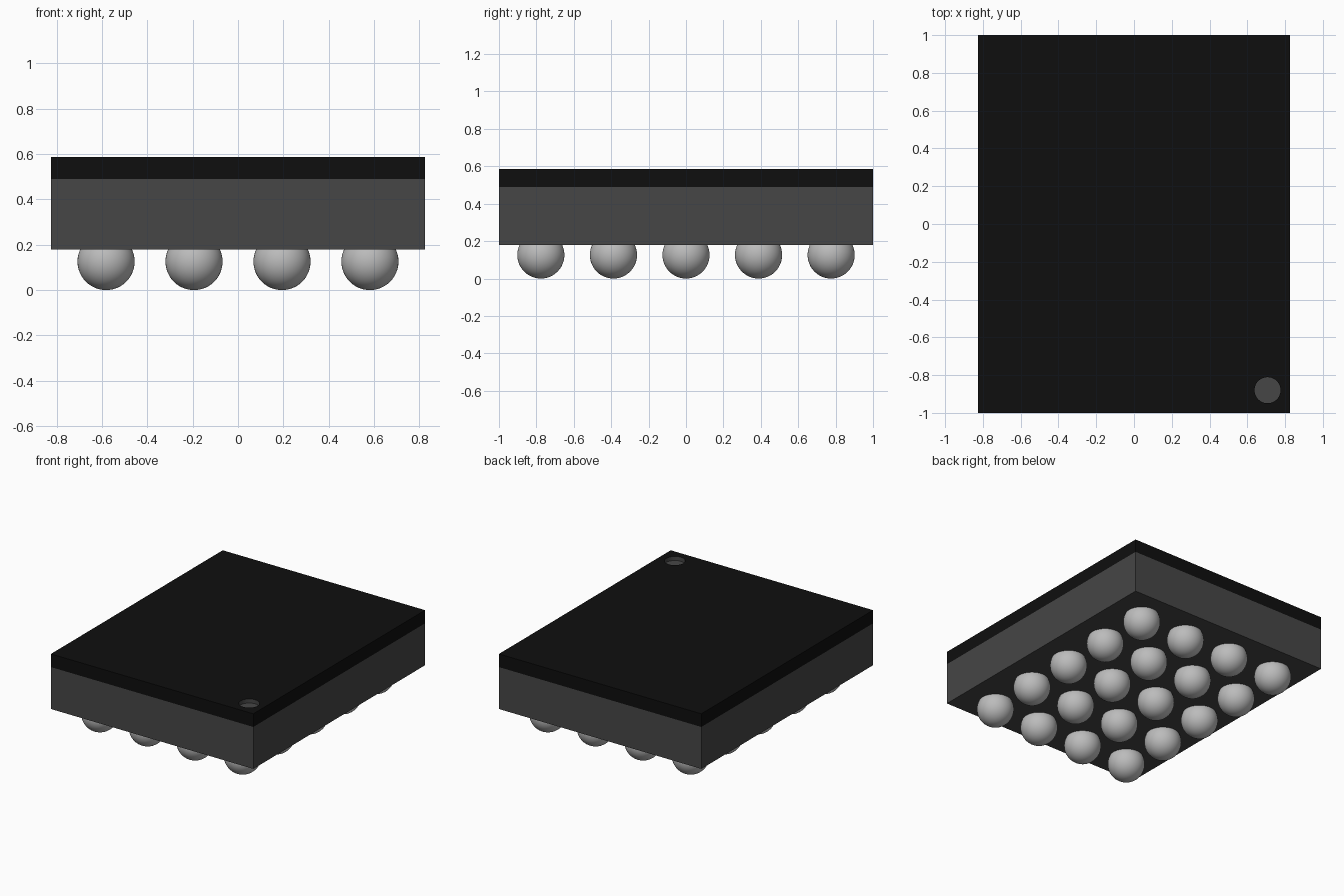
import bpy
import math

cube = bpy.data.objects.get("Cube")
if cube:
    bpy.data.objects.remove(cube, do_unlink=True)

WIDTH, DEPTH = 1.65, 2.0
BASE_Z, SEAM_Z, TOP_Z = 0.18, 0.489, 0.586
BALL_R, PITCH = 0.126, 0.388
COLUMNS, ROWS = 4, 5


def material(name, level):
    mat = bpy.data.materials.new(name)
    mat.use_nodes = True
    colour = (level, level, level, 1)
    mat.diffuse_color = colour
    bsdf = mat.node_tree.nodes["Principled BSDF"]
    bsdf.inputs["Base Color"].default_value = colour
    bsdf.inputs["Roughness"].default_value = 0.6
    return mat


black = material("black cover", 0.0045)
grey = material("dark grey body", 0.061)
solder = material("light grey solder", 0.5)


def slab(name, z0, z1, *mats):
    bpy.ops.mesh.primitive_cube_add(size=1, location=(0, 0, (z0 + z1) / 2))
    obj = bpy.context.object
    obj.name = name
    obj.scale = (WIDTH, DEPTH, z1 - z0)
    bpy.ops.object.transform_apply(location=False, rotation=False, scale=True)
    for mat in mats:
        obj.data.materials.append(mat)
    return obj


# Package body and its cover
slab("package_body", BASE_Z, SEAM_Z, grey)
cover = slab("package_cover", SEAM_Z, TOP_Z, black, grey)

# Round corner marker, sunk into the cover
bpy.ops.mesh.primitive_cylinder_add(vertices=48, radius=0.069, depth=0.06,
                                    location=(0.707, -0.88, TOP_Z))
cutter = bpy.context.object
cutter.name = "marker_cutter"
cutter.hide_render = True
cutter.hide_viewport = True
cutter.display_type = 'WIRE'
for mat in (black, grey):
    cutter.data.materials.append(mat)
for face in cutter.data.polygons:
    face.material_index = 1
recess = cover.modifiers.new("marker recess", 'BOOLEAN')
recess.operation = 'DIFFERENCE'
recess.solver = 'EXACT'
recess.object = cutter

# Grid of solder balls under the body, sharing one mesh
bpy.ops.mesh.primitive_uv_sphere_add(segments=48, ring_count=24, radius=BALL_R)
first = bpy.context.object
first.data.materials.append(solder)
bpy.ops.object.shade_smooth_by_angle(angle=math.radians(40))
for i in range(COLUMNS):
    for j in range(ROWS):
        ball = first if i == j == 0 else first.copy()
        if ball is not first:
            bpy.context.collection.objects.link(ball)
        ball.name = f"solder_ball_{i + 1}_{j + 1}"
        ball.location = ((i - (COLUMNS - 1) / 2) * PITCH,
                         (j - (ROWS - 1) / 2) * PITCH, BALL_R)
